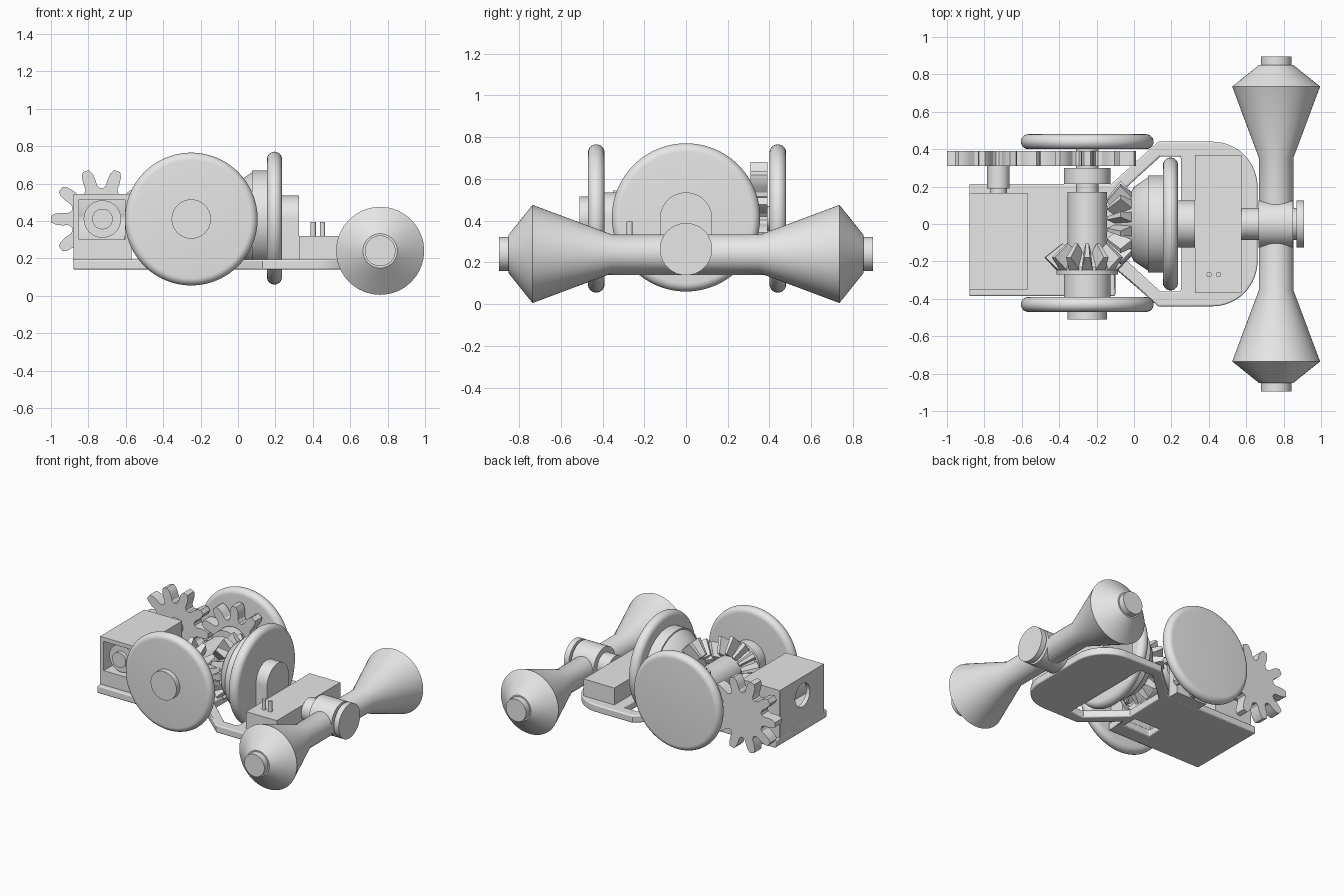
import bpy, bmesh, math
from mathutils import Vector, Matrix

cube = bpy.data.objects.get("Cube")
if cube:
    bpy.data.objects.remove(cube, do_unlink=True)

GREY = (0.8, 0.8, 0.8, 1)
mat = bpy.data.materials.new("plain grey")
mat.use_nodes = True
mat.diffuse_color = GREY
mat.node_tree.nodes["Principled BSDF"].inputs["Base Color"].default_value = GREY

X, Y, Z = Vector((1, 0, 0)), Vector((0, 1, 0)), Vector((0, 0, 1))
FRAMES = {"X": (Y, Z, X), "Y": (-X, Z, Y), "-Y": (X, Z, -Y), "Z": (X, Y, Z)}


def finish(bm, name, axis="Z", origin=(0, 0, 0)):
    """Turn a bmesh into an object whose local z runs along the axis."""
    rot = Matrix(FRAMES[axis]).transposed().to_4x4()
    bm.transform(Matrix.Translation(origin) @ rot)
    bmesh.ops.recalc_face_normals(bm, faces=bm.faces)
    mesh = bpy.data.meshes.new(name)
    bm.to_mesh(mesh)
    bm.free()
    mesh.materials.append(mat)
    shade(mesh)
    ob = bpy.data.objects.new(name, mesh)
    bpy.context.scene.collection.objects.link(ob)
    return ob


def shade(mesh):
    for p in mesh.polygons:
        p.use_smooth = True
    mesh.set_sharp_from_angle(angle=math.radians(30))


def lathe(name, profile, axis, origin, steps=64):
    """Spin (radius, height) points around the axis."""
    bm = bmesh.new()
    vs = [bm.verts.new((r, 0, h)) for r, h in profile]
    es = [bm.edges.new(pair) for pair in zip(vs, vs[1:])]
    bmesh.ops.spin(bm, geom=vs + es, cent=(0, 0, 0), axis=Z, angle=math.tau, steps=steps)
    bmesh.ops.remove_doubles(bm, verts=bm.verts, dist=0.0001)
    return finish(bm, name, axis, origin)


def cylinder(name, r, h, axis, origin):
    return lathe(name, [(0, 0), (r, 0), (r, h), (0, h)], axis, origin)


def prism(name, pts, depth, axis="Z", origin=(0, 0, 0)):
    bm = bmesh.new()
    face = bm.faces.new([bm.verts.new((u, v, 0)) for u, v in pts])
    out = bmesh.ops.extrude_face_region(bm, geom=[face])
    bmesh.ops.translate(bm, vec=(0, 0, depth),
                        verts=[e for e in out["geom"] if isinstance(e, bmesh.types.BMVert)])
    return finish(bm, name, axis, origin)


def box(name, lo, hi):
    pts = [(lo[0], lo[1]), (hi[0], lo[1]), (hi[0], hi[1]), (lo[0], hi[1])]
    return prism(name, pts, hi[2] - lo[2], "Z", (0, 0, lo[2]))


def arc(cx, cy, r, a0, a1, n=16):
    angles = [math.radians(a0 + (a1 - a0) * i / n) for i in range(n + 1)]
    return [(cx + r * math.cos(a), cy + r * math.sin(a)) for a in angles]


def cut(ob, cutters):
    for c in cutters:
        m = ob.modifiers.new("cut", "BOOLEAN")
        m.object, m.operation, m.solver = c, "DIFFERENCE", "EXACT"
    deps = bpy.context.evaluated_depsgraph_get()
    mesh = bpy.data.meshes.new_from_object(ob.evaluated_get(deps))
    ob.modifiers.clear()
    ob.data = mesh
    shade(mesh)
    for c in cutters:
        bpy.data.objects.remove(c, do_unlink=True)


def bevel(ob, width):
    m = ob.modifiers.new("rounded", "BEVEL")
    m.width, m.segments, m.limit_method = width, 3, "ANGLE"
    m.angle_limit = math.radians(50)


def wheel(name, axis, origin):
    rim = arc(0.315, 0.04, 0.04, -90, 90, 14)
    lathe(name, [(0, 0)] + rim + [(0, 0.08)], axis, origin, 96)


def bracket(name, axis, origin, depth, foot):
    pts = [(-0.125, foot), (0.125, foot)] + arc(0, 0, 0.125, 0, 180, 24)
    prism(name, pts, depth, axis, origin)


def spur_gear(name, origin, phase, teeth=10):
    pts = []
    flank = [(-0.42, 0.165), (-0.29, 0.18), (-0.25, 0.215), (-0.19, 0.248), (-0.1, 0.27)]
    outline = flank + [(-t, r) for t, r in reversed(flank)]
    for i in range(teeth):
        for t, r in outline:
            a = math.tau * (i + t + phase) / teeth
            pts.append((r * math.cos(a), r * math.sin(a)))
    ob = prism(name, pts, 0.08, "Y", origin)
    return ob


def bevel_gear(name, profile, axis, origin, phase, teeth=14):
    """Cone body with tapered teeth; the cone's tip is at the origin."""
    lathe(name + "_body", profile, axis, origin)
    bm = bmesh.new()
    for i in range(teeth):
        new = bmesh.ops.create_cube(bm, size=2)["verts"]
        for v in new:
            s = 0.205 if v.co.z > 0 else 0.12
            k = s / 0.2
            lift, half = (0.026, 0.014) if v.co.x > 0 else (-0.045, 0.03)
            v.co = Vector((s + lift * k, v.co.y * half * k, s - lift * k))
        bmesh.ops.rotate(bm, verts=new, cent=(0, 0, 0),
                         matrix=Matrix.Rotation(math.tau * (i + phase) / teeth, 3, "Z"))
    finish(bm, name + "_teeth", axis, origin)


HUB = 0.41   # height of all axles
AX = -0.25   # x of the cross axle

# Base plate with openings for the drive wheel and small bevel gear
half = [(0.13, 0.44)] + arc(0.42, 0.2, 0.24, 90, 0)
plate = prism("base_plate",
              [(-0.88, -0.385), (-0.1, -0.385), (-0.1, -0.24)]
              + [(x, -y) for x, y in half] + half[::-1]
              + [(-0.12, 0.215), (-0.88, 0.215)], 0.055, "Z", (0, 0, 0.14))
opening = [(-0.09, 0.15), (0.14, 0.36), (0.25, 0.36)]
cut(plate, [prism("opening", [(x, -y) for x, y in opening] + opening[::-1], 0.3),
            box("slot", (-0.36, -0.27, 0), (-0.14, -0.16, 0.3))])
bevel(plate, 0.012)

# Wheels
wheel("front_wheel", "-Y", (AX, -0.39, HUB))
wheel("back_wheel", "Y", (AX, 0.4, HUB))
wheel("turning_wheel", "X", (0.155, 0, HUB + 0.005))

# Cross axle, its collars and brackets
cylinder("axle_barrel", 0.105, 0.35, "Y", (AX, -0.18, HUB))
cylinder("axle_shaft", 0.06, 0.86, "Y", (AX, -0.42, HUB))
cylinder("axle_cap", 0.105, 0.05, "-Y", (AX, -0.46, HUB))
bracket("front_axle_bracket", "-Y", (AX, -0.27, HUB), 0.12, -0.22)
bracket("back_axle_bracket", "Y", (AX, 0.215, HUB), 0.085, -0.27)

# Gears
spur_gear("motor_gear", (-0.73, 0.31, HUB), 0)
spur_gear("axle_gear", (AX, 0.31, HUB), 0.5)
bevel_gear("small_bevel_gear",
           [(0, 0.15), (0.1, 0.15), (0.165, 0.23), (0.165, 0.27), (0, 0.27)],
           "-Y", (AX, 0, HUB), 0.5)
bevel_gear("large_bevel_gear",
           [(0, 0.15), (0.1, 0.15), (0.17, 0.235), (0.2, 0.25), (0.25, 0.325),
            (0.26, 0.325), (0.26, 0.405), (0, 0.405)],
           "X", (AX, 0, HUB), 0)

# Motor housing with a square window and round side holes
housing = box("motor_housing", (-0.88, -0.35, 0.19), (-0.57, 0.165, 0.545))
cut(housing, [box("window", (-0.85, -0.5, 0.3), (-0.605, -0.02, 0.515)),
              cylinder("side_hole", 0.085, 0.6, "X", (-1, -0.1, HUB))])
bevel(housing, 0.012)
cylinder("motor_body", 0.1, 0.28, "Y", (-0.725, -0.32, HUB))
cylinder("motor_boss", 0.055, 0.1, "-Y", (-0.725, -0.25, HUB))
cylinder("motor_shaft", 0.045, 0.3, "Y", (-0.725, 0.05, HUB))
cylinder("motor_collar", 0.06, 0.12, "Y", (-0.725, 0.19, HUB))

# Turning wheel mount, battery box and its pins
bracket("wheel_bracket", "X", (0.235, 0, HUB), 0.09, -0.22)
box("battery_box", (0.325, -0.37, 0.19), (0.575, 0.37, 0.32))
for i, x in enumerate((0.402, 0.452)):
    cylinder(f"pin_{i + 1}", 0.014, 0.09, "Z", (x, -0.27, 0.305))

# Double cone roller and the pivot that holds it
side = [(0.093, 0.355), (0.235, 0.735), (0.092, 0.85), (0.082, 0.85), (0.082, 0.895), (0, 0.895)]
lathe("roller", [(r, -h) for r, h in reversed(side)] + side, "Y", (0.76, 0, 0.24))
lathe("roller_pivot",
      [(0, 0.575), (0.085, 0.575), (0.085, 0.665), (0.125, 0.665), (0.125, 0.85),
       (0.085, 0.85), (0.085, 0.868), (0.125, 0.868), (0.125, 0.908), (0, 0.908)],
      "X", (0, 0, 0.263))
